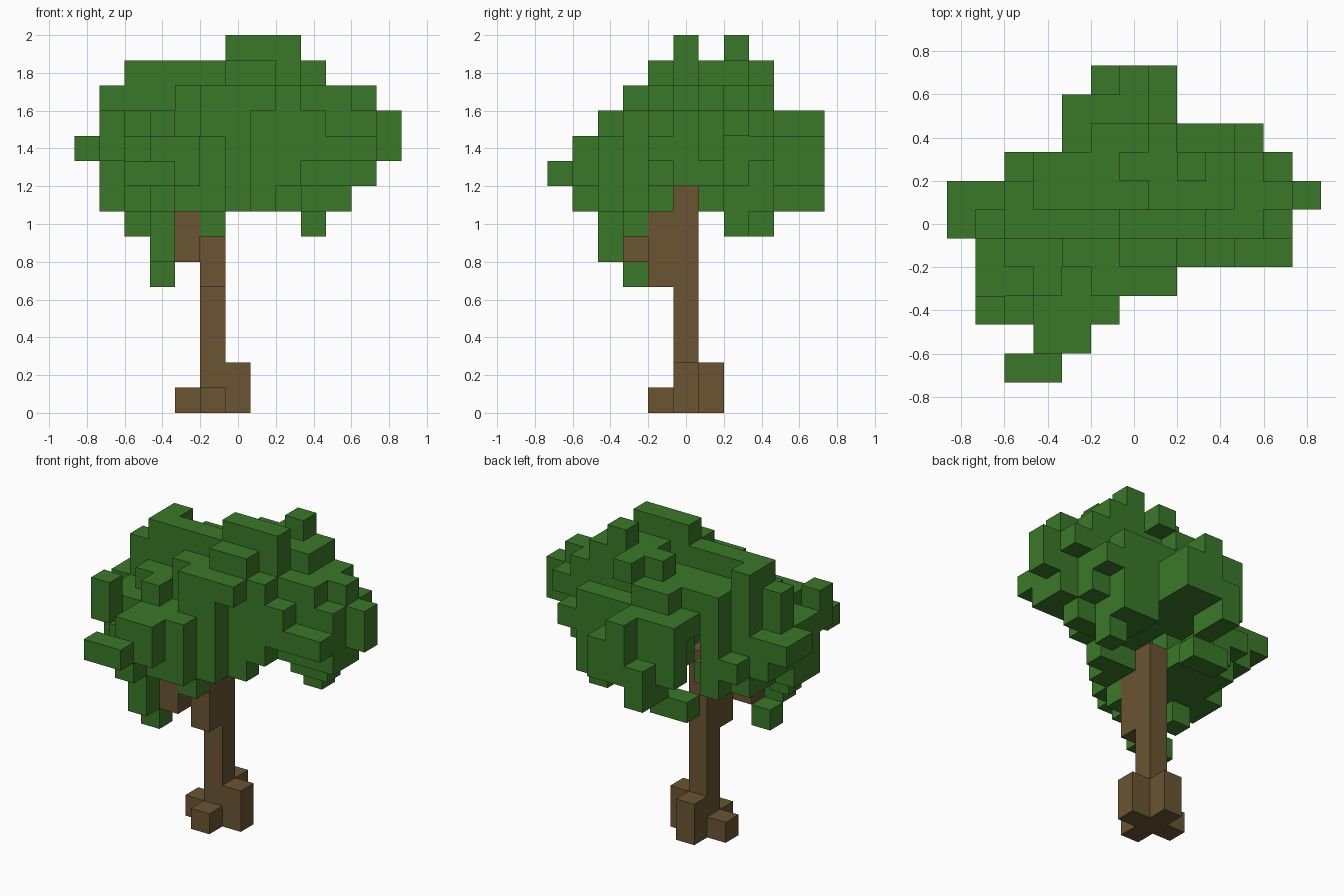
import bpy
import bmesh
from mathutils import Vector

cube = bpy.data.objects.get("Cube")
if cube:
    bpy.data.objects.remove(cube, do_unlink=True)

UNIT = 2 / 15                       # edge of one block
ORIGIN = Vector((-6.5, -5.5, 0))    # grid corner, in blocks


def make_material(name, colour):
    mat = bpy.data.materials.new(name)
    mat.use_nodes = True
    mat.diffuse_color = (*colour, 1)
    mat.node_tree.nodes["Principled BSDF"].inputs["Base Color"].default_value = (*colour, 1)
    return mat


def fill(boxes):
    """Grid cells covered by boxes given as inclusive x, y and z ranges."""
    cells = set()
    for x0, x1, y0, y1, z0, z1 in boxes:
        for x in range(x0, x1 + 1):
            for y in range(y0, y1 + 1):
                for z in range(z0, z1 + 1):
                    cells.add((x, y, z))
    return cells


def build_blocks(name, cells, mat):
    """Skin the outside of a set of cells with square faces."""
    bm = bmesh.new()
    for cell in sorted(cells):
        centre = Vector(cell) + ORIGIN + Vector((0.5, 0.5, 0.5))
        for axis in range(3):
            for sign in (-1, 1):
                neighbour = list(cell)
                neighbour[axis] += sign
                if tuple(neighbour) in cells:
                    continue
                normal, u, v = Vector(), Vector(), Vector()
                normal[axis] = sign / 2
                u[(axis + 1) % 3] = sign / 2
                v[(axis + 2) % 3] = 0.5
                corners = (-u - v, u - v, u + v, v - u)
                bm.faces.new([bm.verts.new((centre + normal + c) * UNIT) for c in corners])
    bmesh.ops.remove_doubles(bm, verts=bm.verts, dist=UNIT / 100)
    mesh = bpy.data.meshes.new(name)
    bm.to_mesh(mesh)
    bm.free()
    mesh.materials.append(mat)
    obj = bpy.data.objects.new(name, mesh)
    bpy.context.collection.objects.link(obj)
    return obj


bark = make_material("bark brown", (0.145, 0.09, 0.032))
leaf = make_material("leaf green", (0.042, 0.19, 0.022))

# Trunk, roots and branch
trunk = fill([(5, 5, 5, 5, 0, 8)])
roots = fill([(4, 4, 5, 5, 0, 0), (5, 5, 4, 4, 0, 0),
              (6, 6, 5, 5, 0, 1), (5, 5, 6, 6, 0, 1)])
branch = fill([(5, 5, 4, 4, 5, 7), (4, 4, 3, 3, 6, 7)])
wood = trunk | roots | branch

# Broad middle of the crown
middle = fill([
    (2, 10, 5, 6, 9, 12), (1, 1, 5, 5, 9, 12), (1, 1, 6, 6, 9, 10),
    (11, 11, 5, 5, 9, 11), (11, 11, 6, 6, 9, 12),
    (0, 0, 5, 6, 10, 10), (12, 12, 6, 6, 10, 11),
    (3, 10, 7, 7, 10, 12), (2, 10, 7, 7, 9, 9), (11, 11, 7, 7, 11, 11),
])

# Front of the crown
front = fill([
    (2, 9, 4, 4, 10, 11), (1, 1, 4, 4, 8, 10), (10, 11, 4, 4, 10, 10),
    (2, 8, 4, 4, 9, 9), (4, 8, 4, 4, 12, 12),
    (1, 6, 3, 3, 8, 10), (3, 3, 3, 3, 11, 11), (5, 6, 3, 3, 11, 11),
    (5, 7, 3, 3, 12, 12),
    (1, 1, 2, 2, 10, 11), (2, 2, 2, 2, 8, 9), (3, 5, 2, 2, 8, 10),
    (3, 4, 1, 1, 9, 10), (3, 3, 1, 1, 8, 8), (2, 3, 0, 0, 9, 9),
])

# Back of the crown
back = fill([
    (4, 9, 8, 8, 9, 11), (10, 10, 8, 8, 10, 10), (5, 6, 8, 8, 12, 12),
    (4, 6, 9, 9, 10, 11), (4, 7, 9, 9, 9, 10), (5, 5, 9, 9, 8, 8),
    (6, 6, 10, 10, 9, 11), (7, 7, 10, 10, 9, 10), (5, 5, 10, 10, 8, 9),
])

# Raised tufts on top
top = fill([
    (2, 2, 5, 6, 13, 13), (3, 8, 5, 5, 13, 13), (6, 7, 4, 4, 13, 13),
    (7, 9, 6, 6, 13, 13), (6, 9, 7, 7, 13, 13), (7, 7, 8, 8, 13, 13),
    (6, 8, 5, 5, 14, 14), (8, 8, 7, 7, 14, 14),
])

# Hanging leaves underneath
underside = fill([
    (2, 7, 4, 4, 8, 8), (2, 4, 5, 5, 8, 8), (2, 4, 6, 6, 8, 8),
    (9, 10, 6, 6, 8, 8), (3, 3, 7, 7, 8, 8), (8, 9, 7, 8, 8, 8),
    (2, 2, 3, 3, 7, 7), (3, 3, 2, 2, 6, 7), (5, 5, 3, 3, 7, 7),
    (3, 3, 3, 3, 5, 5), (9, 9, 7, 7, 7, 7), (4, 5, 8, 8, 7, 7),
])

# Small opening that shows the top of the trunk
opening = fill([(5, 5, 5, 5, 9, 9), (4, 5, 6, 6, 9, 10), (4, 4, 7, 8, 9, 10)])

crown = (middle | front | back | top | underside) - opening - wood

build_blocks("trunk_and_roots", wood, bark)
build_blocks("leaf_crown", crown, leaf)
